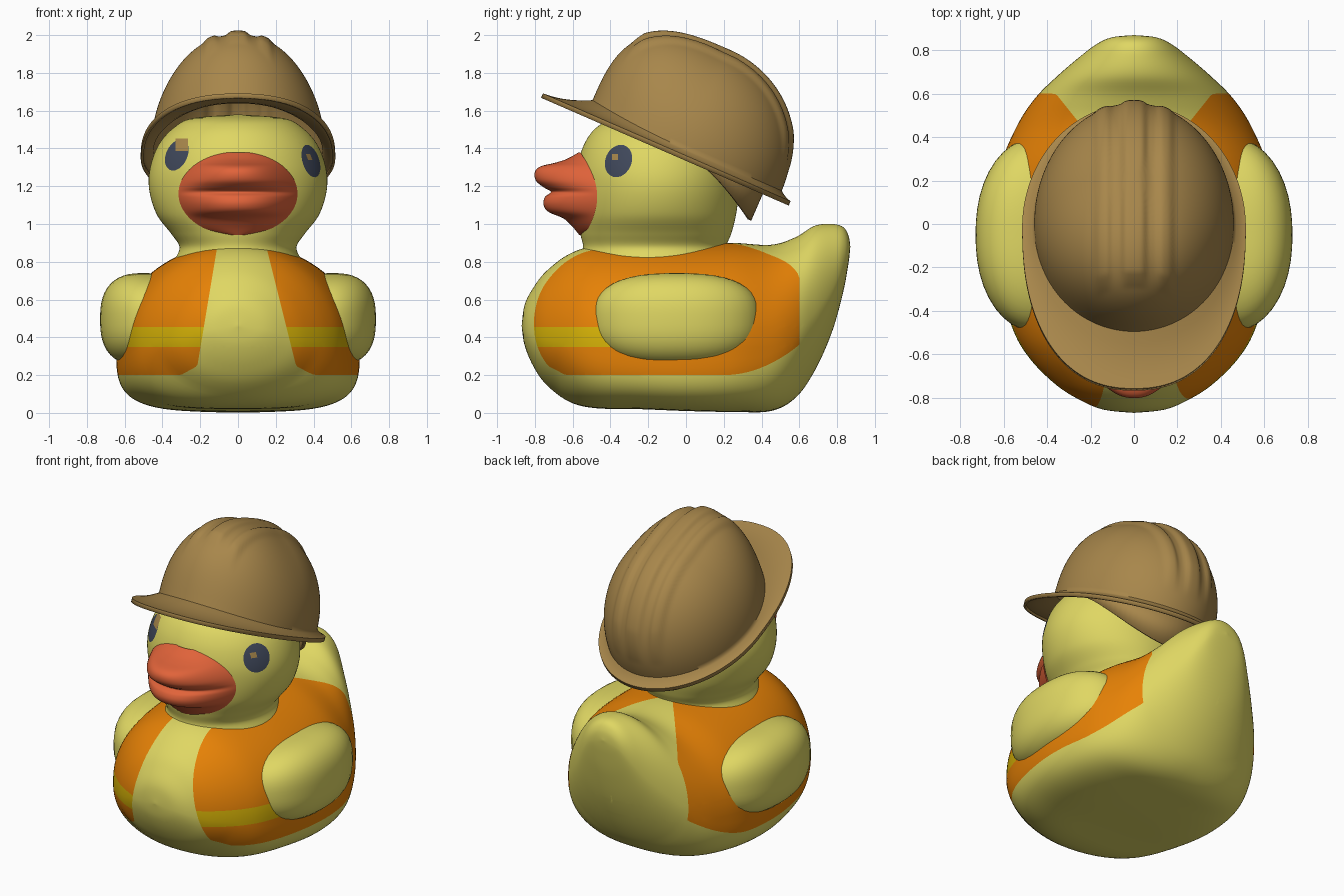
import bpy, bmesh, math
from mathutils import Vector

if "Cube" in bpy.data.objects:
    bpy.data.objects.remove(bpy.data.objects["Cube"])


def material(name, r, g, b):
    m = bpy.data.materials.new(name)
    m.diffuse_color = (r, g, b, 1)
    m.use_nodes = True
    m.node_tree.nodes["Principled BSDF"].inputs["Base Color"].default_value = m.diffuse_color
    return m


YELLOW = material("duck_yellow", .74, .68, .125)
ORANGE = material("vest_orange", .84, .235, .002)
STRIPE = material("stripe_yellow", .68, .45, .002)
RED = material("beak_red", .75, .125, .042)
NAVY = material("eye_navy", .051, .065, .105)
TAN = material("helmet_tan", .39, .24, .07)


def spow(v, e):
    return math.copysign(abs(v) ** e, v)


def spline(rows, n):
    """Smooth curve through the rows, as n + 1 samples."""
    out, last = [], len(rows) - 1
    for k in range(n + 1):
        t = k / n * last
        i = min(int(t), last - 1)
        f = t - i
        a, b, c, d = [Vector(rows[max(0, min(last, i + j))]) for j in (-1, 0, 1, 2)]
        out.append(b + (c - a) * (f / 2) + (a * 2 - b * 5 + c * 4 - d) * (f * f / 2)
                   + (b * 3 - a - c * 3 + d) * (f ** 3 / 2))
    return out


def skin(rows, closed=True):
    """Join rows of points with quads."""
    bm = bmesh.new()
    vs = [[bm.verts.new(p) for p in row] for row in rows]
    n = len(rows[0])
    for a, b in zip(vs, vs[1:]):
        for i in range(n if closed else n - 1):
            j = (i + 1) % n
            bm.faces.new((a[i], a[j], b[j], b[i]))
    bmesh.ops.remove_doubles(bm, verts=bm.verts, dist=1e-5)
    bmesh.ops.recalc_face_normals(bm, faces=bm.faces)
    return bm


def cut(bm, f):
    """Cut the surface along f = 0 so colour borders are crisp."""
    new = []
    for e in list(bm.edges):
        a, b = f(e.verts[0].co), f(e.verts[1].co)
        if a * b < 0:
            new.append(bmesh.utils.edge_split(e, e.verts[0], a / (a - b))[1])
    if new:
        bmesh.ops.connect_verts(bm, verts=new)


def finish(bm, name, mats, rule=None, thick=0):
    for f in bm.faces:
        f.smooth = True
        if rule:
            f.material_index = rule(f.calc_center_median())
    me = bpy.data.meshes.new(name)
    bm.to_mesh(me)
    bm.free()
    for m in mats:
        me.materials.append(m)
    ob = bpy.data.objects.new(name, me)
    bpy.context.collection.objects.link(ob)
    if thick:
        s = ob.modifiers.new("thickness", 'SOLIDIFY')
        s.thickness = thick
    return ob


TAU = 2 * math.pi

# Body with tail: cross-sections along y (y, half width, bottom, top)
BODY = [(-.87, 0, .46, .46), (-.855, .14, .36, .57), (-.81, .25, .25, .66), (-.74, .36, .15, .75),
        (-.62, .48, .06, .84), (-.48, .56, .025, .885), (-.25, .62, .02, .9), (0, .645, .01, .9),
        (.25, .62, .005, .9), (.45, .54, .01, .89), (.58, .455, .08, .93), (.68, .355, .22, .99),
        (.77, .25, .42, 1.0), (.83, .17, .63, .985), (.86, .1, .79, .94), (.87, 0, .88, .88)]


def body_section(r, n=96):
    y, w, zb, zt = r
    zb = max(0, zb)
    zm = zb + .4 * (zt - zb)
    row = []
    for i in range(n):
        c, s = math.cos(TAU * i / n), math.sin(TAU * i / n)
        p = 2 if s > 0 else 2 + 2 * max(0, 1 - ((y + .03) / .65) ** 2)
        row.append((max(0, w) * spow(c, 2 / p), y,
                    zm + (zt - zm if s > 0 else zm - zb) * spow(s, 2 / p)))
    return row


def vest(p):
    drop = (.88 - p.z) / .6
    low = .2
    if p.y < -.15:      # open front with slanted lower corners
        gap = max(p.x - .15 - .15 * drop, -.11 - .1 * drop - p.x)
        low += .6 * max(0, .08 - gap)
    else:               # open back
        gap = abs(p.x) - max(.05, .16 + .8 * (p.y - .35))
        low += max(0, p.y - .2) ** 2
    return min(gap, .6 - p.y, p.z - low)


body = skin([body_section(r) for r in spline(BODY, 90)])
for f in (vest, lambda p: p.z - .35, lambda p: p.z - .455):
    cut(body, f)
finish(body, "body", [YELLOW, ORANGE, STRIPE],
       lambda p: 0 if vest(p) < 0 else 2 if .35 < p.z < .455 and p.y < -.35 else 1)

# Wings: rounded pillows on both sides, closing in towards their ends
for side, name in ((1, "wing_right"), (-1, "wing_left")):
    bm = bmesh.new()
    bmesh.ops.create_uvsphere(bm, u_segments=48, v_segments=28, radius=1)
    for v in bm.verts:
        d = v.co / sum(abs(k) ** 2.6 for k in v.co) ** (1 / 2.6)
        v.co = (side * (.5 + .23 * d.x - .065 * d.y ** 2), -.05 + .445 * d.y, .495 + .245 * d.z)
    bmesh.ops.recalc_face_normals(bm, faces=bm.faces)
    finish(bm, name, [YELLOW])

# Head and neck: rings going up (z, half width, half depth, centre y)
HEAD = [(.82, .33, .40, -.16), (.88, .31, .38, -.165), (.95, .355, .4, -.16),
        (1.05, .43, .42, -.155), (1.18, .47, .43, -.15), (1.3, .465, .425, -.15),
        (1.42, .42, .39, -.15), (1.51, .34, .325, -.15), (1.56, .24, .22, -.15), (1.58, 0, 0, -.15)]
EYES = [Vector((-.33, -.425, 1.37)), Vector((.39, -.36, 1.335))]


def eye(p):
    return max(1 - math.hypot((p.x - e.x) / .085, (p.y - e.y) / .085, (p.z - e.z) / .09) for e in EYES)


def glint(p):
    left = p.y < -.2 and abs(p.x + .298) < .032 and abs(p.z - 1.42) < .033
    right = p.x > .2 and abs(p.y + .375) < .016 and abs(p.z - 1.355) < .016
    return left or right


head = skin([[(a * math.cos(TAU * i / 120), cy + b * math.sin(TAU * i / 120), z) for i in range(120)]
             for z, a, b, cy in spline(HEAD, 72)])
cut(head, eye)
for axis, c, h in ((0, -.298, .032), (2, 1.42, .033), (1, -.375, .016), (2, 1.355, .016)):
    for k in (c - h, c + h):
        cut(head, lambda p: p[axis] - k)
finish(head, "head", [YELLOW, NAVY, TAN], lambda p: 2 if glint(p) else 1 if eye(p) > 0 else 0)

# Beak: lip profile (z, y) swept across an elliptical base on the face
LIPS = [(.942, -.565), (.99, -.605), (1.03, -.65), (1.065, -.73), (1.105, -.755), (1.145, -.745),
        (1.17, -.715), (1.195, -.755), (1.23, -.795), (1.275, -.80), (1.305, -.77), (1.325, -.69),
        (1.345, -.63), (1.378, -.57)]
rows = []
for z, y in spline(LIPS, 64):
    w = .315 * math.sqrt(max(0, 1 - ((z - 1.16) / .222) ** 2))
    row = []
    for i in range(49):
        u = math.sin((i / 24 - 1) * math.pi / 2)
        face = -.15 - .43 * math.sqrt(1 - (u * w / .475) ** 2 - ((z - 1.2) / .62) ** 2)
        mid = -.15 - .43 * math.sqrt(1 - ((z - 1.2) / .62) ** 2)
        row.append((u * w, face + (y - mid) * (1 - abs(u) ** 2.3), z))
    rows.append(row)
finish(skin(rows, False), "beak", [RED])


# Helmet: built in its own tilted frame (x, forward, up)
def tilt(x, a, h):
    return (x, .045 - .917 * a + .399 * h, 1.355 + .399 * a + .917 * h)


def clamp(v):
    return max(0, min(1, v))


N = 180


def dome_row(phi):
    row = []
    for i in range(N):
        s, c = math.sin(TAU * i / N), math.cos(TAU * i / N)
        p = 2.05 + 1.0 * max(0, c) ** 2
        r, u = max(0, math.cos(phi)) ** (2 / p), math.sin(phi) ** (2 / p)
        h0 = .02 + .04 * max(0, c) ** 2
        x, a, h = .46 * s * r, .555 * c * r, h0 + (.575 - h0) * u
        # three raised ribs over the crown
        bump = math.exp(-(x / .055) ** 6) + .8 * math.exp(-((abs(x) - .145) / .035) ** 4)
        bump *= .02 * clamp((.49 - a) / .06) * clamp((h - .12) / .2)
        k = bump / math.hypot(a, h)
        row.append(tilt(x, .06 + a * (1 + k), h * (1 + k)))
    return row


def brim_row(t, lip=0):
    row = []
    for i in range(N):
        s, c = math.sin(TAU * i / N), math.cos(TAU * i / N)
        e, semi = (.87, .81) if c > 0 else (1, .62)
        x = .46 * s * (1 - t) + .515 * spow(s, e) * t
        a = .555 * c * (1 - t) + semi * spow(c, e) * t
        h = (.02 + .04 * max(0, c) ** 2) * (1 - t) ** 2 - .012 * t - lip
        row.append(tilt(x, .06 + a, h))
    return row


rows = [dome_row(math.pi / 2 * (1 - j / 44)) for j in range(45)]
rows += [brim_row(t) for t in (.2, .4, .6, .8, 1)] + [brim_row(1, .025)]
helmet = finish(skin(rows), "helmet", [TAN], thick=.015)
bpy.context.view_layer.objects.active = helmet
helmet.select_set(True)
bpy.ops.object.shade_smooth_by_angle(angle=math.radians(50))

# Head band hanging below the back of the helmet
rows = [[], []]
for i in range(41):
    t = math.radians(92 + 176 * i / 40)
    s, c = math.sin(t), math.cos(t)
    for row, h in zip(rows, (.03, -.19 * abs(c) ** 1.5)):
        row.append(tilt(.43 * s, .06 + .47 * c, h))
finish(skin(rows, False), "helmet_band", [TAN], thick=.02)
